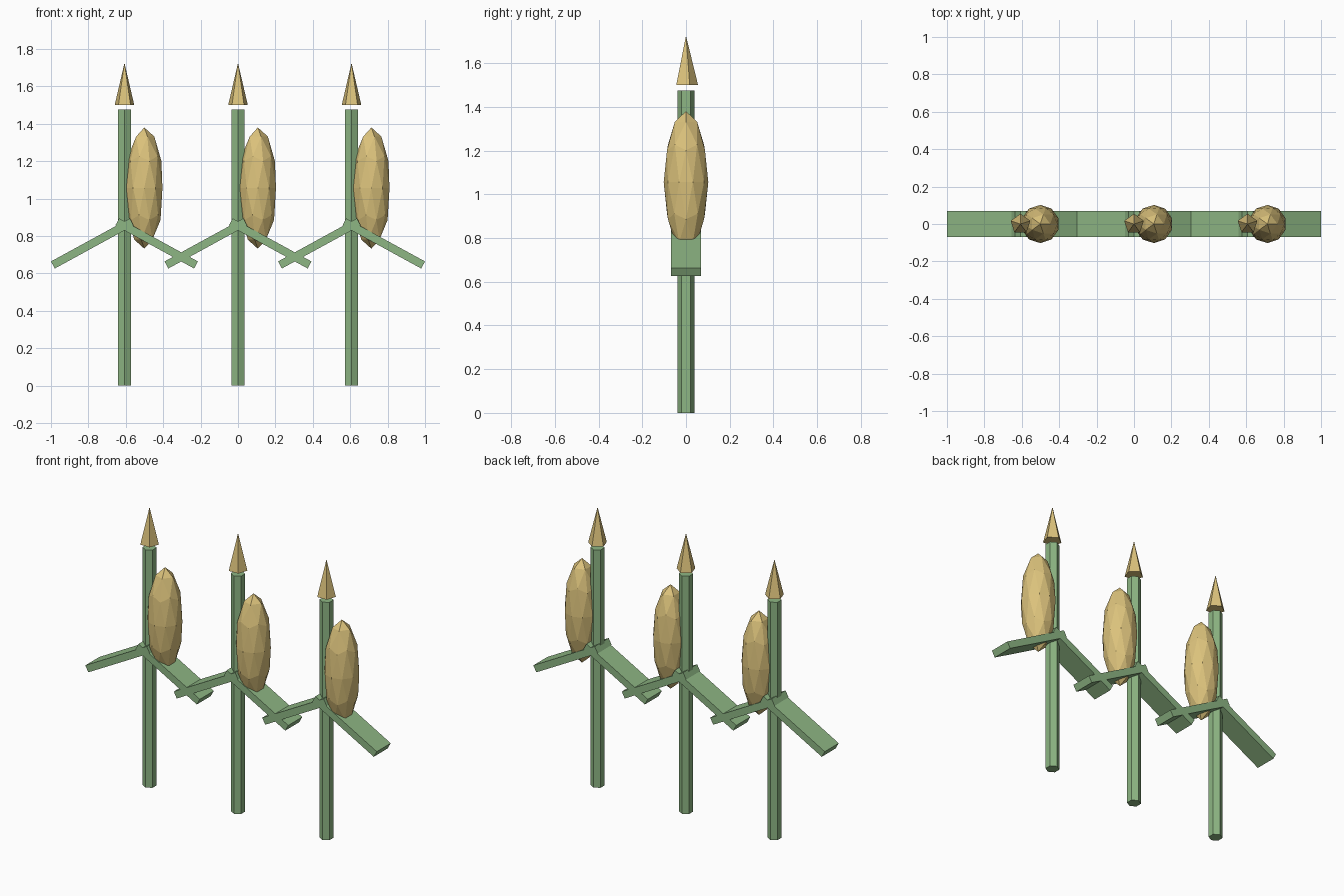
import bpy
import math

if "Cube" in bpy.data.objects:
    bpy.data.objects.remove(bpy.data.objects["Cube"])


def material(name, rgb):
    m = bpy.data.materials.new(name)
    m.diffuse_color = (*rgb, 1.0)
    m.use_nodes = True
    m.node_tree.nodes["Principled BSDF"].inputs["Base Color"].default_value = m.diffuse_color
    return m


GREEN = material("leaf green", (0.27, 0.47, 0.23))
GOLD = material("wheat gold", (0.71, 0.54, 0.20))


def finish(name, mat):
    obj = bpy.context.object
    obj.name = name
    obj.data.materials.append(mat)
    return obj


SPACING = 0.607
LEAF_ANGLE = 0.5

for i in (-1, 0, 1):
    x = i * SPACING

    # Six-sided stalk
    bpy.ops.mesh.primitive_cylinder_add(vertices=6, radius=0.04, depth=1.475,
                                        location=(x, 0, 0.7375))
    finish("stalk", GREEN)

    # Five-sided pointed tip, floating just above the stalk
    bpy.ops.mesh.primitive_cone_add(vertices=5, radius1=0.055, radius2=0,
                                    depth=0.225, location=(x, 0, 1.6125))
    finish("tip", GOLD)

    # Faceted grain to the right of the stalk
    bpy.ops.mesh.primitive_ico_sphere_add(subdivisions=2, radius=1,
                                          location=(x + 0.106, 0, 1.056))
    finish("grain", GOLD).scale = (0.102, 0.102, 0.324)

    # Pair of drooping leaves crossing at the stalk
    for side in (-1, 1):
        bpy.ops.mesh.primitive_cube_add(size=1, location=(x + side * 0.172, 0, 0.76),
                                        rotation=(0, side * LEAF_ANGLE, 0))
        finish("leaf", GREEN).scale = (0.48, 0.137, 0.043)
